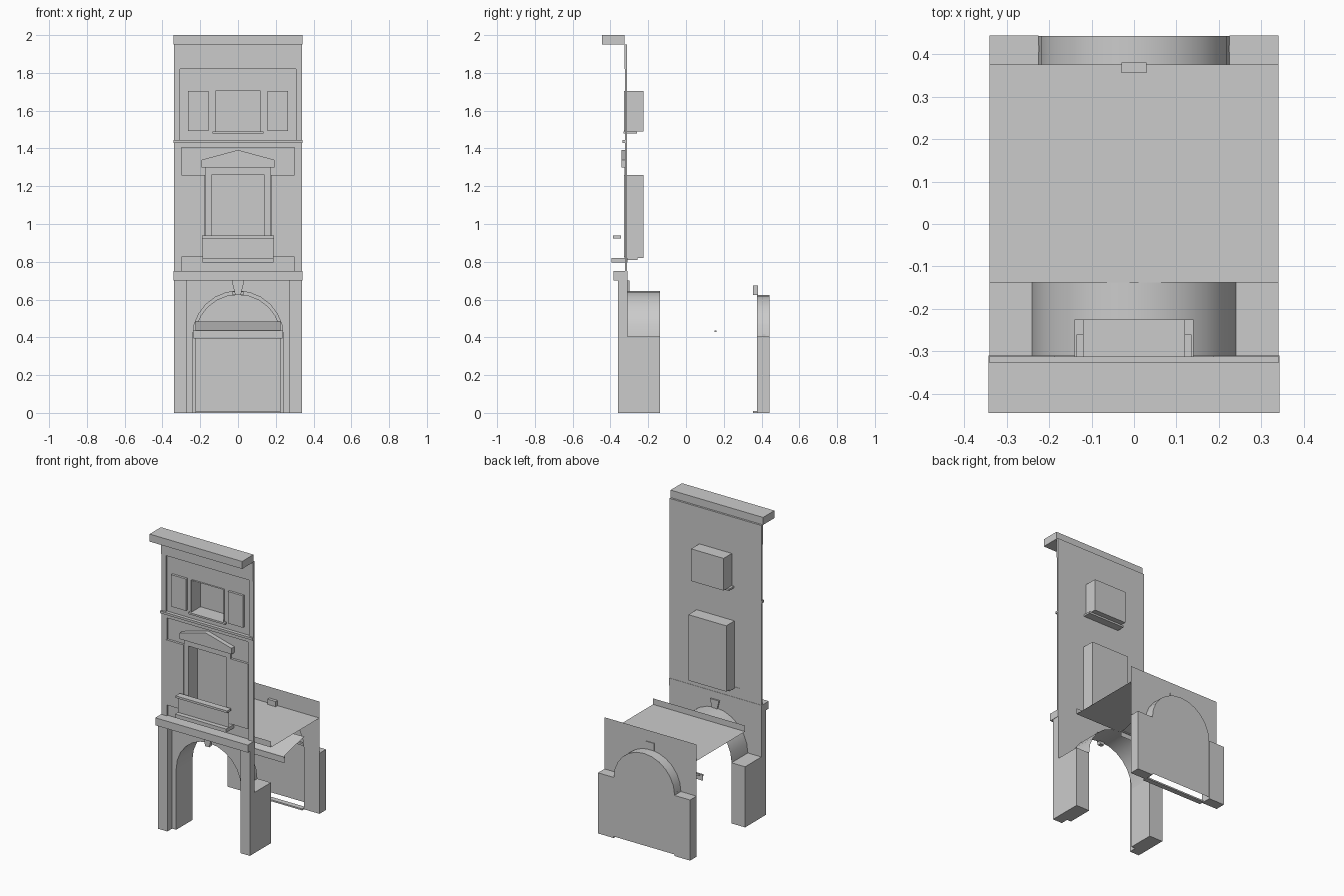
import bpy, math

if "Cube" in bpy.data.objects:
    bpy.data.objects.remove(bpy.data.objects["Cube"])

def mesh(name, verts, faces):
    me = bpy.data.meshes.new(name)
    me.from_pydata(verts, [], faces)
    me.update()
    ob = bpy.data.objects.new(name, me)
    bpy.context.collection.objects.link(ob)
    return ob

def box(name, x0, x1, y0, y1, z0, z1):
    v = [(x, y, z) for x in (x0, x1) for y in (y0, y1) for z in (z0, z1)]
    f = [(0, 1, 3, 2), (4, 6, 7, 5), (0, 4, 5, 1), (2, 3, 7, 6), (0, 2, 6, 4), (1, 5, 7, 3)]
    return mesh(name, v, f)

def pair(name, x0, x1, *yz):
    box(name + "_right", x0, x1, *yz)
    box(name + "_left", -x1, -x0, *yz)

def sheet(name, y, *rects):
    """Flat vertical panels facing the front, each x0, x1, z0, z1."""
    v, f = [], []
    for a, b, c, d in rects:
        n = len(v)
        v += [(a, y, c), (b, y, c), (b, y, d), (a, y, d)]
        f.append((n, n + 1, n + 2, n + 3))
    return mesh(name, v, f)

def prism(name, pts, y0, y1):
    n = len(pts)
    v = [(x, y0, z) for x, z in pts] + [(x, y1, z) for x, z in pts]
    f = [tuple(range(n)), tuple(range(2 * n - 1, n - 1, -1))]
    f += [(i, i + n, (i + 1) % n + n, (i + 1) % n) for i in range(n)]
    return mesh(name, v, f)

def arch(r, top, spring=0.405, n=12):
    return [(r * math.cos(math.pi * i / n), spring + (top - spring) * math.sin(math.pi * i / n))
            for i in range(n + 1)]

def arched_wall(name, y, r, top, height, w=0.34):
    """Wall sheet with a round-headed opening."""
    a = [(r, 0)] + arch(r, top) + [(-r, 0)]
    o = [(w, 0), (w, 0.405)]
    for x, z in a[2:-2]:
        o.append((max(-w, min(w, x * w / r * 1.15)), height))
    o += [(-w, 0.405), (-w, 0)]
    o[2], o[-3] = (w, height), (-w, height)
    n = len(a)
    v = [(x, y, z) for x, z in a + o]
    return mesh(name, v, [(i, i + 1, n + i + 1, n + i) for i in range(n - 1)])

def soffit(name, r, top, y0, y1):
    a = arch(r, top)
    n = len(a)
    v = [(x, y, z) for y in (y0, y1) for x, z in a]
    ob = mesh(name, v, [(i, i + 1, n + i + 1, n + i) for i in range(n - 1)])
    ob.data.shade_smooth()

def window_recess(name, x, z0, z1, y0=-0.325, y1=-0.225):
    v = [(a, y, z) for y in (y0, y1) for a, z in ((-x, z0), (x, z0), (x, z1), (-x, z1))]
    mesh(name, v, [(4, 5, 6, 7)] + [(i, i + 4, (i + 1) % 4 + 4, (i + 1) % 4) for i in range(4)])

# Ground floor front: arched wall, pilasters, passage piers and vault
arched_wall("front_arch_wall", -0.31, 0.24, 0.645, 0.75)
pair("ground_pilaster", 0.27, 0.34, -0.36, -0.31, 0, 0.70)
pair("passage_pier", 0.24, 0.34, -0.31, -0.138, 0, 0.405)
soffit("passage_vault", 0.24, 0.645, -0.31, -0.138)
prism("front_keystone", [(-0.015, 0.625), (0.015, 0.625), (0.033, 0.70), (-0.033, 0.70)], -0.325, -0.30)
box("ground_cornice", -0.342, 0.342, -0.385, -0.31, 0.70, 0.75)

# Passage ceiling with its front lip
mesh("passage_ceiling", [(-.34, -.138, .64), (.34, -.138, .64), (.34, .375, .64), (-.34, .375, .64)],
     [(0, 1, 2, 3)])
sheet("ceiling_lip", -0.138, (-0.34, 0.34, 0.64, 0.68))

# Back wall with recessed arched door
arched_wall("back_arch_wall", 0.375, 0.225, 0.625, 0.75)
soffit("back_arch_reveal", 0.225, 0.625, 0.375, 0.442)
pair("back_pier", 0.225, 0.34, 0.375, 0.443, 0, 0.405)
box("back_keystone", -0.03, 0.03, 0.355, 0.38, 0.625, 0.675)
t = arch(0.225, 0.625)
mesh("fanlight", [(x, 0.442, z) for x, z in t], [tuple(range(len(t)))])
sheet("door_panels", 0.442, (-0.225, 0.225, 0.01, 0.10), (-0.225, 0.225, 0.10, 0.405))
box("door_transom", -0.225, 0.225, 0.405, 0.42, 0.405, 0.418)
box("door_threshold", -0.225, 0.225, 0.355, 0.39, 0, 0.01)

# Sloping awning with front bar and valance
mesh("awning", [(-.225, .155, .432), (.225, .155, .432), (.225, .375, .485), (-.225, .375, .485)],
     [(0, 1, 2, 3)])
box("awning_bar", -0.235, 0.235, 0.150, 0.161, 0.427, 0.437)
sheet("awning_valance", 0.155, (-0.235, 0.235, 0.395, 0.43))

# Upper facade wall around the two windows
sheet("upper_wall", -0.312,
      (-.34, .34, .75, .82), (-.34, -.14, .82, 1.26), (.14, .34, .82, 1.26),
      (-.34, .34, 1.26, 1.49), (-.34, -.12, 1.49, 1.705), (.12, .34, 1.49, 1.705),
      (-.34, .34, 1.705, 1.95))
pair("middle_corner_strip", 0.30, 0.34, -0.323, -0.312, 0.75, 1.43)
pair("upper_corner_strip", 0.307, 0.34, -0.323, -0.312, 1.445, 1.82)
box("middle_top_band", -0.30, 0.30, -0.323, -0.312, 1.405, 1.43)
box("frieze", -0.34, 0.34, -0.325, -0.312, 1.82, 1.95)
box("string_course", -0.342, 0.342, -0.335, -0.312, 1.43, 1.445)
box("top_cornice", -0.342, 0.342, -0.445, -0.325, 1.95, 2.0)

# Middle window with frame, shutters, pediment and balcony
window_recess("middle_window", 0.14, 0.82, 1.26)
pair("middle_window_frame", 0.14, 0.172, -0.325, -0.312, 0.82, 1.30)
box("middle_window_head", -0.14, 0.14, -0.325, -0.312, 1.26, 1.30)
pair("middle_shutter", 0.175, 0.305, -0.328, -0.312, 0.825, 1.26)
prism("pediment", [(-.192, 1.30), (.192, 1.30), (.192, 1.34), (0, 1.392), (-.192, 1.34)], -0.342, -0.312)
box("balcony_slab", -0.188, 0.188, -0.395, -0.31, 0.795, 0.82)
box("middle_window_sill", -0.14, 0.14, -0.31, -0.258, 0.81, 0.825)
sheet("balcony_panel", -0.365, (-0.188, 0.188, 0.82, 0.925))
box("balcony_rail", -0.19, 0.19, -0.387, -0.343, 0.924, 0.938)

# Upper window with shutters and sill
window_recess("upper_window", 0.12, 1.49, 1.705)
pair("upper_shutter", 0.155, 0.265, -0.328, -0.312, 1.492, 1.705)
box("upper_window_sill", -0.135, 0.135, -0.332, -0.26, 1.478, 1.49)
